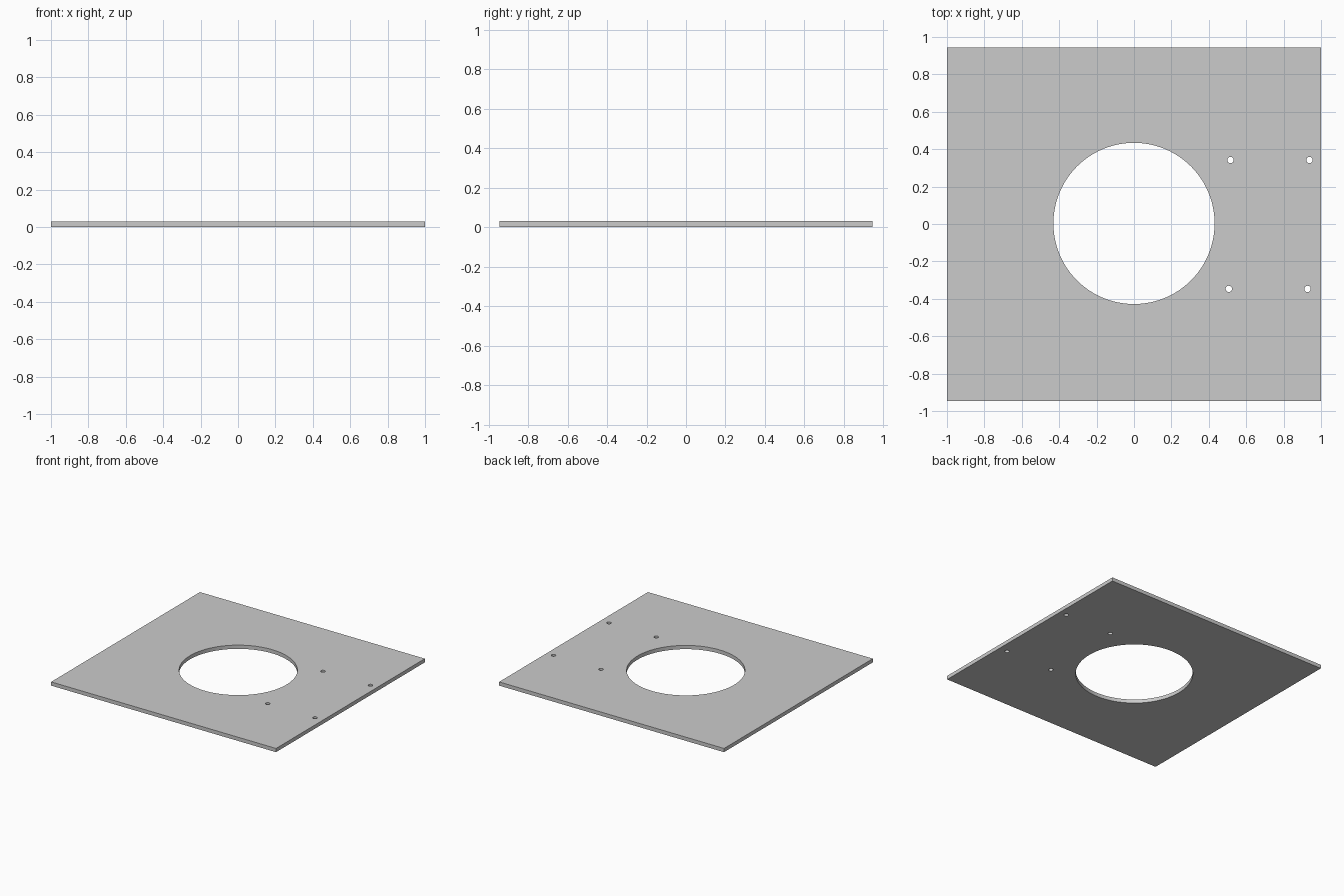
import bpy
import math

if "Cube" in bpy.data.objects:
    bpy.data.objects.remove(bpy.data.objects["Cube"])

THICK = 0.03

# Flat rectangular plate
bpy.ops.mesh.primitive_cube_add(size=1, location=(0, 0, THICK / 2))
plate = bpy.context.object
plate.name = "plate"
plate.scale = (2, 1.89, THICK)
bpy.ops.object.transform_apply(location=True, rotation=False, scale=True)


def cut_hole(name, x, y, radius, sides):
    """Cut a round through-hole with a hidden cylinder."""
    bpy.ops.mesh.primitive_cylinder_add(vertices=sides, radius=radius, depth=0.2,
                                        location=(x, y, THICK / 2))
    cutter = bpy.context.object
    cutter.name = name
    cutter.hide_render = True
    cutter.display_type = 'WIRE'
    mod = plate.modifiers.new(name, 'BOOLEAN')
    mod.operation = 'DIFFERENCE'
    mod.solver = 'EXACT'
    mod.object = cutter
    bpy.context.view_layer.objects.active = plate
    bpy.ops.object.modifier_apply(modifier=name)
    bpy.data.objects.remove(cutter, do_unlink=True)


# Large central opening
cut_hole("central_opening", 0, 0.003, 0.431, 96)

# Four screw holes, slightly skewed
for i, (x, y) in enumerate([(0.516, 0.342), (0.938, 0.342),
                            (0.507, -0.347), (0.928, -0.347)]):
    cut_hole(f"screw_hole_{i + 1}", x, y, 0.017, 32)

# Smooth hole walls, sharp rims
bpy.ops.object.select_all(action='DESELECT')
plate.select_set(True)
bpy.context.view_layer.objects.active = plate
bpy.ops.object.shade_smooth_by_angle(angle=math.radians(30))
